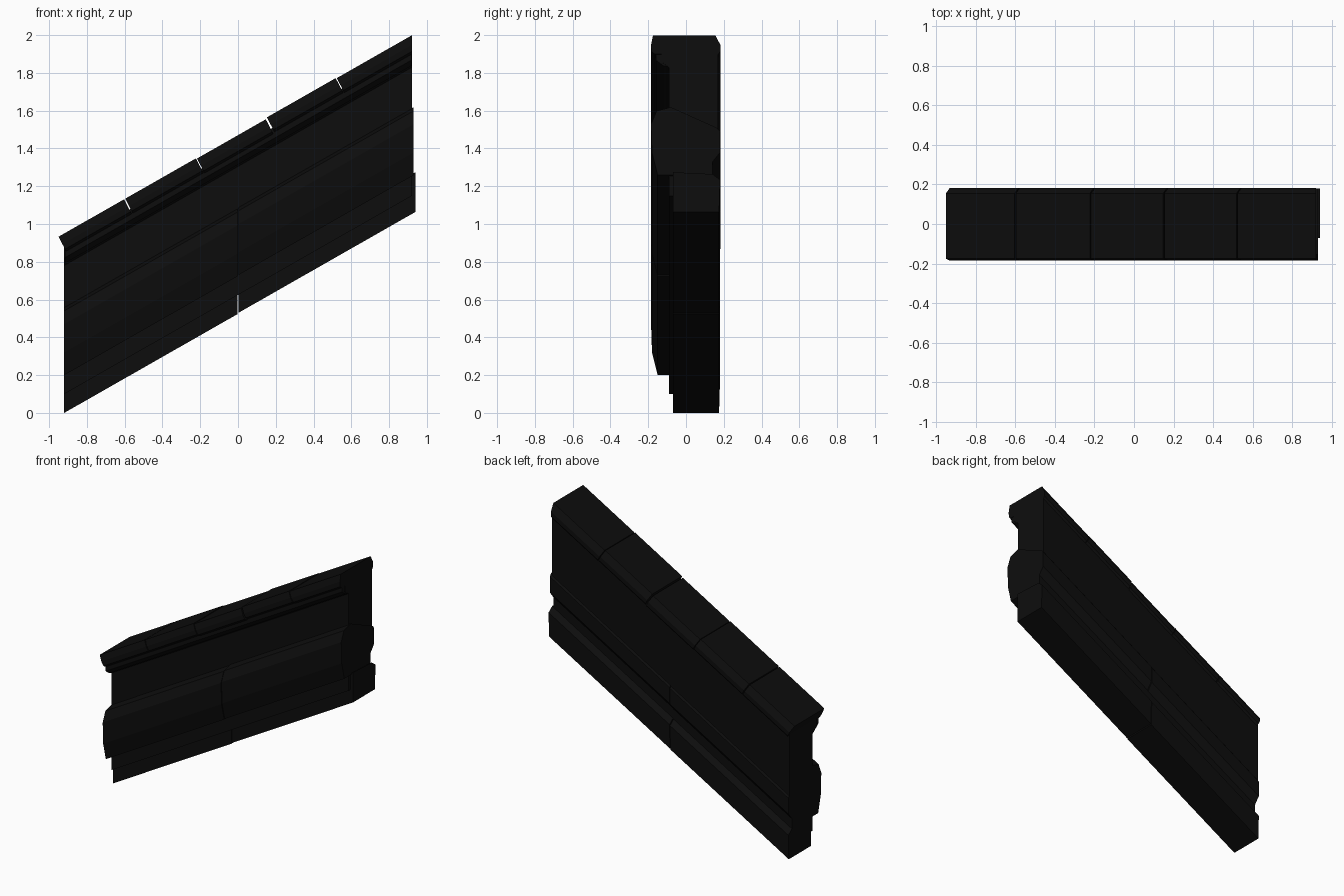
import bpy, bmesh

cube = bpy.data.objects.get("Cube")
if cube:
    bpy.data.objects.remove(cube)

SLOPE = 0.57
LEFT = -0.92

stone = bpy.data.materials.new("black stone")
stone.use_nodes = True
colour = (0.004, 0.004, 0.004, 1)
stone.diffuse_color = colour
bsdf = stone.node_tree.nodes["Principled BSDF"]
bsdf.inputs["Base Color"].default_value = colour
bsdf.inputs["Roughness"].default_value = 0.9


def sloped_block(name, profile, x0, x1, lean0=0, lean1=0, lift=0):
    """Run a (y, height) profile uphill from x0 to x1; leans tilt the ends."""
    top = max(h for y, h in profile)
    bm = bmesh.new()
    ends = []
    for x_end, lean in ((x0, lean0), (x1, lean1)):
        ring = []
        for y, h in profile:
            x = x_end + lean * (top - h)
            ring.append(bm.verts.new((x, y, SLOPE * (x - LEFT) + h + lift)))
        ends.append(ring)
    a, b = ends
    bm.faces.new(a)
    bm.faces.new(b[::-1])
    n = len(profile)
    for i in range(n):
        j = (i + 1) % n
        bm.faces.new((a[i], b[i], b[j], a[j]))
    bmesh.ops.recalc_face_normals(bm, faces=bm.faces[:])
    mesh = bpy.data.meshes.new(name)
    bm.to_mesh(mesh)
    bm.free()
    mesh.materials.append(stone)
    obj = bpy.data.objects.new(name, mesh)
    bpy.context.collection.objects.link(obj)
    return obj


# Upright wall between the mouldings
wall = [(-0.09, 0.1), (0.14, 0.1), (0.14, 0.3), (0.17, 0.33), (0.17, 0.88),
        (-0.13, 0.88), (-0.13, 0.81), (-0.09, 0.78)]
sloped_block("wall_panel", wall, -0.92, 0.92)

# Plinth and string course, each in two lengths meeting at the middle
plinth = [(-0.07, 0), (0.175, 0), (0.18, 0.17), (0.14, 0.2), (-0.07, 0.21)]
course = [(-0.15, 0.2), (0.14, 0.2), (0.14, 0.27), (0.18, 0.32), (0.18, 0.43),
          (0.165, 0.45), (-0.08, 0.56), (-0.155, 0.54), (-0.185, 0.47), (-0.18, 0.32)]
for side, x0, x1 in (("lower", LEFT, -0.002), ("upper", 0.002, 0.94)):
    lift = 0.004 if side == "upper" else 0
    sloped_block(side + "_plinth", plinth, x0, x1, lift=lift)
    sloped_block(side + "_string_course", course, x0, min(x1, 0.93), lift=lift)

# Small moulding under the coping
bed = [(-0.12, 0.79), (-0.16, 0.82), (-0.16, 0.88), (0, 0.88), (0, 0.79)]
sloped_block("coping_bed", bed, -0.915, 0.918)

# Coping stones with open joints square to the slope
coping = [(-0.165, 0.85), (-0.183, 0.865), (-0.185, 0.90), (-0.175, 0.95),
          (0.155, 0.95), (0.182, 0.90), (0.182, 0.865), (0.17, 0.85)]
joints = [-0.95, -0.6, -0.22, 0.15, 0.52, 0.92]
lifts = [0, 0, -0.004, 0.003, 0]
for i, lift in enumerate(lifts):
    last = i == len(lifts) - 1
    sloped_block(f"coping_stone_{i + 1}", coping,
                 joints[i] + (0.003 if i else 0), joints[i + 1] - (0 if last else 0.003),
                 0.4, 0 if last else 0.4, lift)
